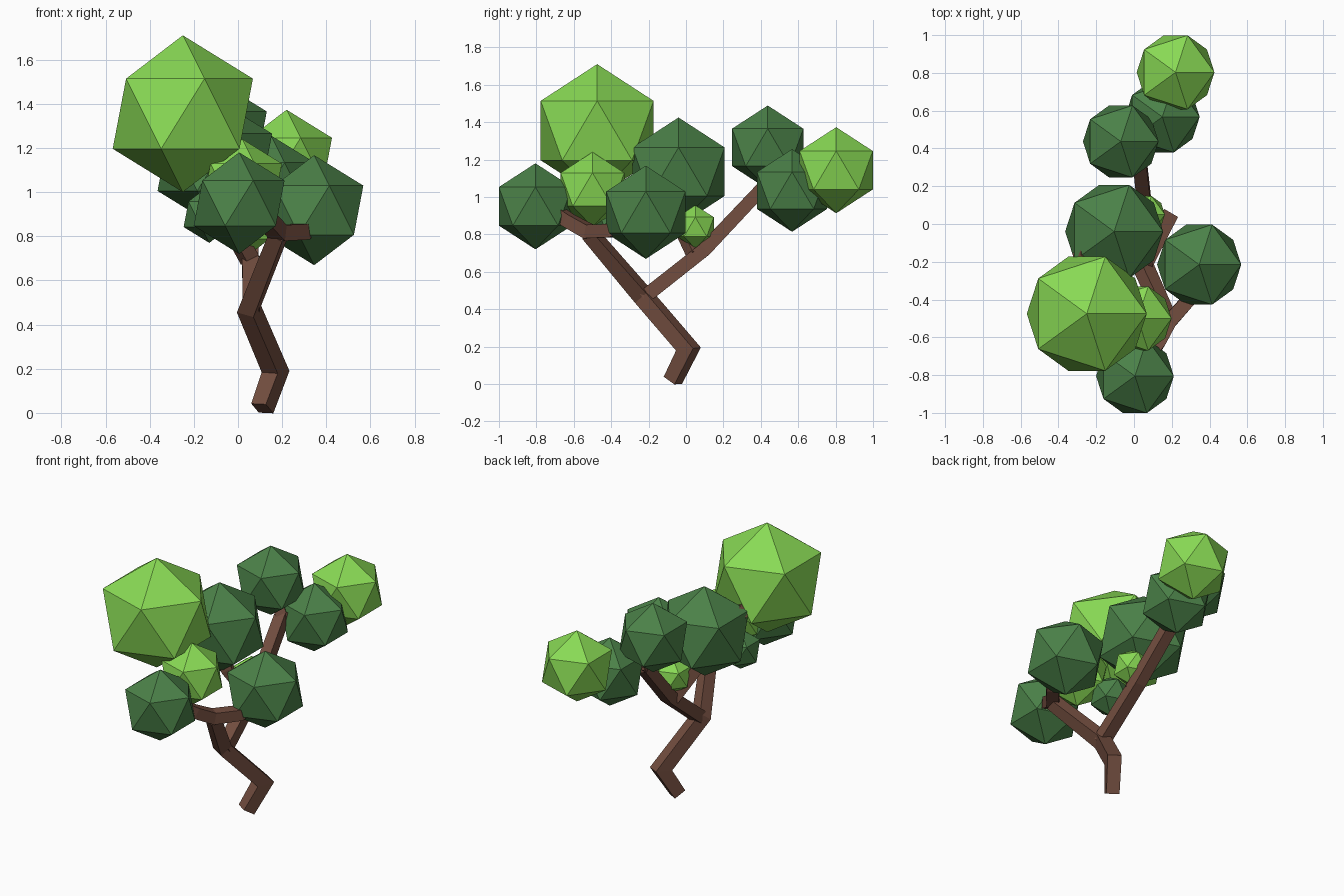
import bpy, bmesh
from mathutils import Vector

if "Cube" in bpy.data.objects:
    bpy.data.objects.remove(bpy.data.objects["Cube"])


def material(name, rgb):
    m = bpy.data.materials.new(name)
    m.diffuse_color = (*rgb, 1)
    m.use_nodes = True
    m.node_tree.nodes["Principled BSDF"].inputs["Base Color"].default_value = m.diffuse_color
    return m


BARK = material("bark", (0.17, 0.075, 0.05))
DARK = material("dark_leaves", (0.07, 0.22, 0.065))
LIGHT = material("light_leaves", (0.25, 0.70, 0.09))


def add_object(name, bm, mat):
    bmesh.ops.recalc_face_normals(bm, faces=bm.faces)
    me = bpy.data.meshes.new(name)
    bm.to_mesh(me)
    bm.free()
    me.materials.append(mat)
    ob = bpy.data.objects.new(name, me)
    bpy.context.collection.objects.link(ob)


def limb(name, points, halves, ref):
    """Square tube along points, mitred at the bends; ref fixes the twist."""
    pts = [Vector(p) for p in points]
    bm = bmesh.new()
    rings = []
    for i, (p, h) in enumerate(zip(pts, halves)):
        a = (p - pts[max(i - 1, 0)]) if i else pts[1] - p
        b = (pts[i + 1] - p) if i < len(pts) - 1 else a
        a, b = a.normalized(), b.normalized()
        t = (a + b).normalized()
        u = Vector(ref)
        u = (u - t * u.dot(t)).normalized()
        v = t.cross(u) / t.dot(a)
        rings.append([bm.verts.new(p + u * h * s + v * h * r)
                      for s, r in ((1, 1), (-1, 1), (-1, -1), (1, -1))])
    for lo, hi in zip(rings, rings[1:]):
        for k in range(4):
            bm.faces.new((lo[k], lo[k - 1], hi[k - 1], hi[k]))
    bm.faces.new(rings[0])
    bm.faces.new(rings[-1])
    add_object(name, bm, BARK)


SIDE = (0.85, -0.5, 0)

# Trunk with its front limb, and the long limb to the back
limb("trunk", [(0.11, -0.07, 0.02), (0.17, 0.013, 0.187), (0.05, -0.23, 0.47),
               (0.185, -0.52, 0.81)], [0.039, 0.042, 0.041, 0.036], SIDE)
limb("back_limb", [(0.06, -0.23, 0.46), (0.055, 0.10, 0.72), (0.02, 0.43, 1.07)],
     [0.038, 0.037, 0.035], (1, 0, 0))

# Twigs carrying the leaf clumps
limb("front_fork", [(0.06, -0.73, 0.95), (0.13, -0.63, 0.875), (0.185, -0.52, 0.815),
                    (0.29, -0.40, 0.82), (0.335, -0.28, 0.88)],
     [0.03, 0.035, 0.037, 0.036, 0.03], (0, 0, 1))
limb("middle_twig", [(0.055, 0.05, 0.69), (-0.05, -0.04, 0.88), (-0.12, -0.06, 1.08),
                     (-0.28, -0.16, 1.25), (-0.26, -0.35, 1.33)],
     [0.034, 0.033, 0.032, 0.032, 0.028], (0.5, -0.85, 0))
limb("back_fork", [(-0.05, 0.435, 1.2), (0.02, 0.42, 1.06), (0.15, 0.56, 1.05),
                   (0.22, 0.75, 1.12)], [0.03, 0.034, 0.032, 0.028], (0.7, -0.7, 0))

# Leaf clumps: centre, radius, shade
CLUMPS = [
    ((-0.25, -0.475, 1.355), 0.355, LIGHT),
    ((0.02, -0.50, 1.04), 0.20, LIGHT),
    ((0.06, 0.05, 0.84), 0.116, LIGHT),
    ((0.22, 0.803, 1.143), 0.23, LIGHT),
    ((0.005, -0.805, 0.95), 0.23, DARK),
    ((0.345, -0.215, 0.918), 0.249, DARK),
    ((-0.105, -0.04, 1.135), 0.29, DARK),
    ((-0.07, 0.437, 1.265), 0.224, DARK),
    ((0.15, 0.567, 1.035), 0.221, DARK),
    ((-0.13, -0.37, 0.90), 0.13, DARK),
]
for i, (centre, radius, mat) in enumerate(CLUMPS, 1):
    bm = bmesh.new()
    bmesh.ops.create_icosphere(bm, subdivisions=1, radius=radius)
    bmesh.ops.translate(bm, verts=bm.verts, vec=centre)
    add_object(f"leaf_clump_{i}", bm, mat)
